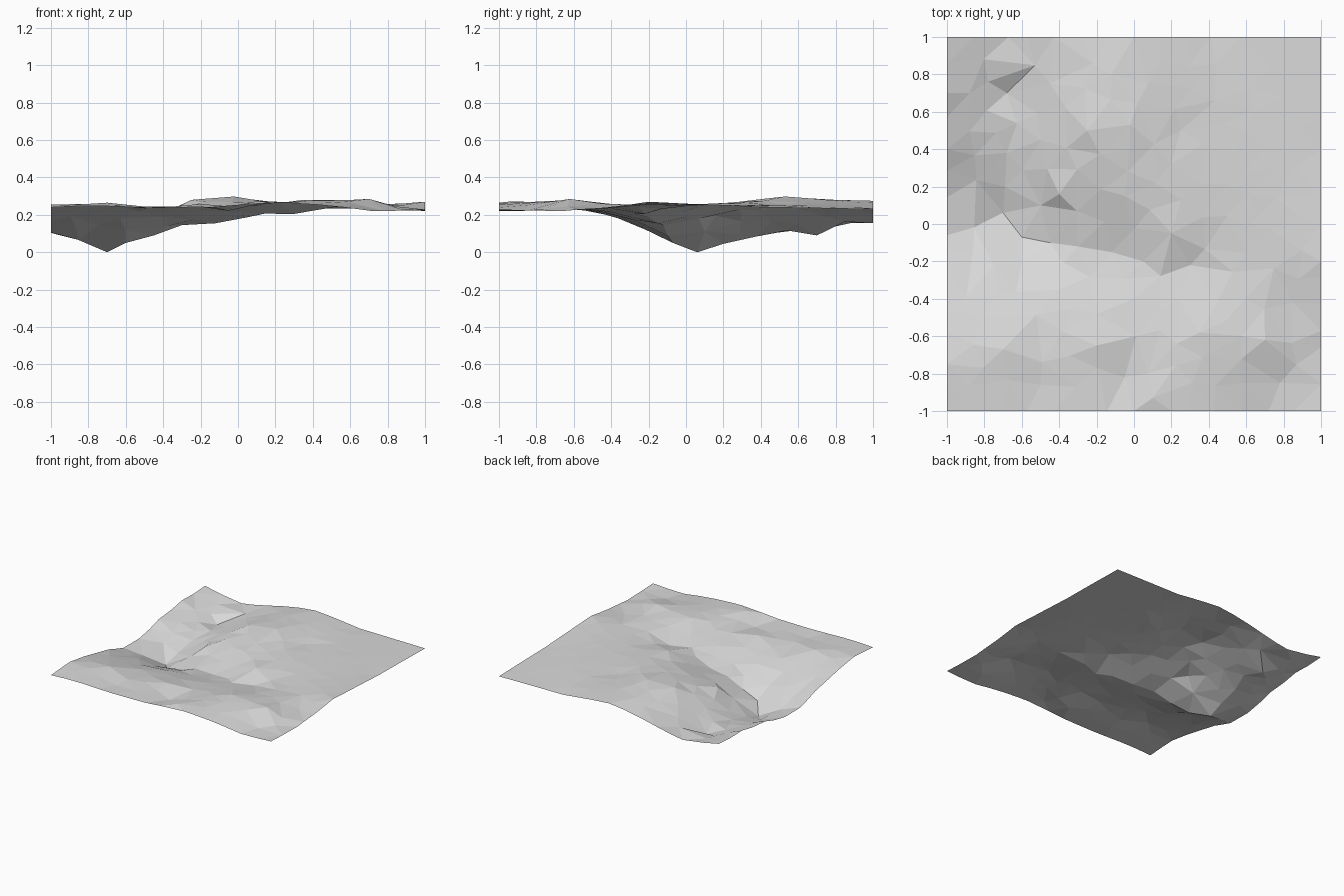
import bpy
import random
from mathutils import Vector
from mathutils.geometry import delaunay_2d_cdt

if "Cube" in bpy.data.objects:
    bpy.data.objects.remove(bpy.data.objects["Cube"])

random.seed(4)

# Survey points (x, y, height): rim, ravine, hump and ridges
SURVEY = [
    # rim
    (-1, -1, .24), (1, -1, .23), (1, 1, .23), (-1, 1, .21),
    (-1, .7, .205), (-1, .4, .165), (-1, -.06, .105), (-1, -.25, .165),
    (-1, -.45, .205), (-1, -.75, .255),
    (-.67, 1, .155), (0, 1, .275), (.41, 1, .235),
    (.2, -1, .265), (.72, -1, .22),
    (1, -.66, .22), (1, -.2, .27), (1, .4, .24),
    # ravine
    (-.7, .06, 0), (-.6, -.07, .05), (-.45, -.1, .09), (-.3, -.12, .145),
    (-.12, -.15, .155), (.05, -.2, .187), (.3, -.22, .205),
    (-.69, .2, .045), (-.68, .38, .085), (-.68, .7, .09),
    # northern slope, hump and plateau
    (-.5, .45, .16), (-.45, .75, .19), (-.4, .16, .195),
    (-.25, .5, .28), (-.02, .53, .298), (-.12, .8, .28),
    (-.05, .15, .25), (.2, -.05, .255), (.25, .5, .255), (.6, .5, .25),
    # southern slope and ridges
    (-.75, -.22, .145), (-.4, -.35, .19), (0, -.4, .215), (-.7, -.67, .265),
    (.35, -.58, .28), (.7, -.62, .285), (-.2, -.65, .258), (-.05, -.82, .222),
    (.1, -.93, .272), (.85, -.42, .235), (-.5, -.86, .235),
    (.78, -.85, .222),
]
BASE = .24


def solve(a, b):
    """Gaussian elimination with pivoting."""
    n = len(b)
    m = [row[:] + [v] for row, v in zip(a, b)]
    for i in range(n):
        p = max(range(i, n), key=lambda r: abs(m[r][i]))
        m[i], m[p] = m[p], m[i]
        for r in range(i + 1, n):
            f = m[r][i] / m[i][i]
            for c in range(i, n + 1):
                m[r][c] -= f * m[i][c]
    x = [0.0] * n
    for i in reversed(range(n)):
        x[i] = (m[i][n] - sum(m[i][c] * x[c] for c in range(i + 1, n))) / m[i][i]
    return x


# Smooth height function through the survey points
sites = [Vector((x, y)) for x, y, z in SURVEY]
weights = solve([[(p - q).length for q in sites] for p in sites],
                [z - BASE for x, y, z in SURVEY])


def height(p):
    z = BASE + sum(w * (p - q).length for w, q in zip(weights, sites))
    return min(.30, max(0, z))


# Irregular vertices: survey points, rim points, then scattered fill
points = list(sites)


def add(p, gap):
    if all((p - q).length > gap for q in points):
        points.append(p)


for i in range(-6, 7):
    t = i / 7
    for p in ((t, -1), (t, 1), (-1, t), (1, t)):
        add(Vector(p), .065)
for _ in range(1500):
    add(Vector((random.uniform(-.93, .93), random.uniform(-.93, .93))), .115)

# Terrain sheet
flat, _, faces, *_ = delaunay_2d_cdt(points, [], [], 0, 1e-5)
mesh = bpy.data.meshes.new("terrain")
mesh.from_pydata([(p.x, p.y, height(p)) for p in flat], [], faces)
mesh.update()
if sum(f.normal.z for f in mesh.polygons) < 0:
    mesh.flip_normals()
terrain = bpy.data.objects.new("terrain", mesh)
bpy.context.collection.objects.link(terrain)

stone = bpy.data.materials.new("light grey")
stone.diffuse_color = (.7, .7, .7, 1)
stone.use_nodes = True
stone.node_tree.nodes["Principled BSDF"].inputs["Base Color"].default_value = stone.diffuse_color
mesh.materials.append(stone)
